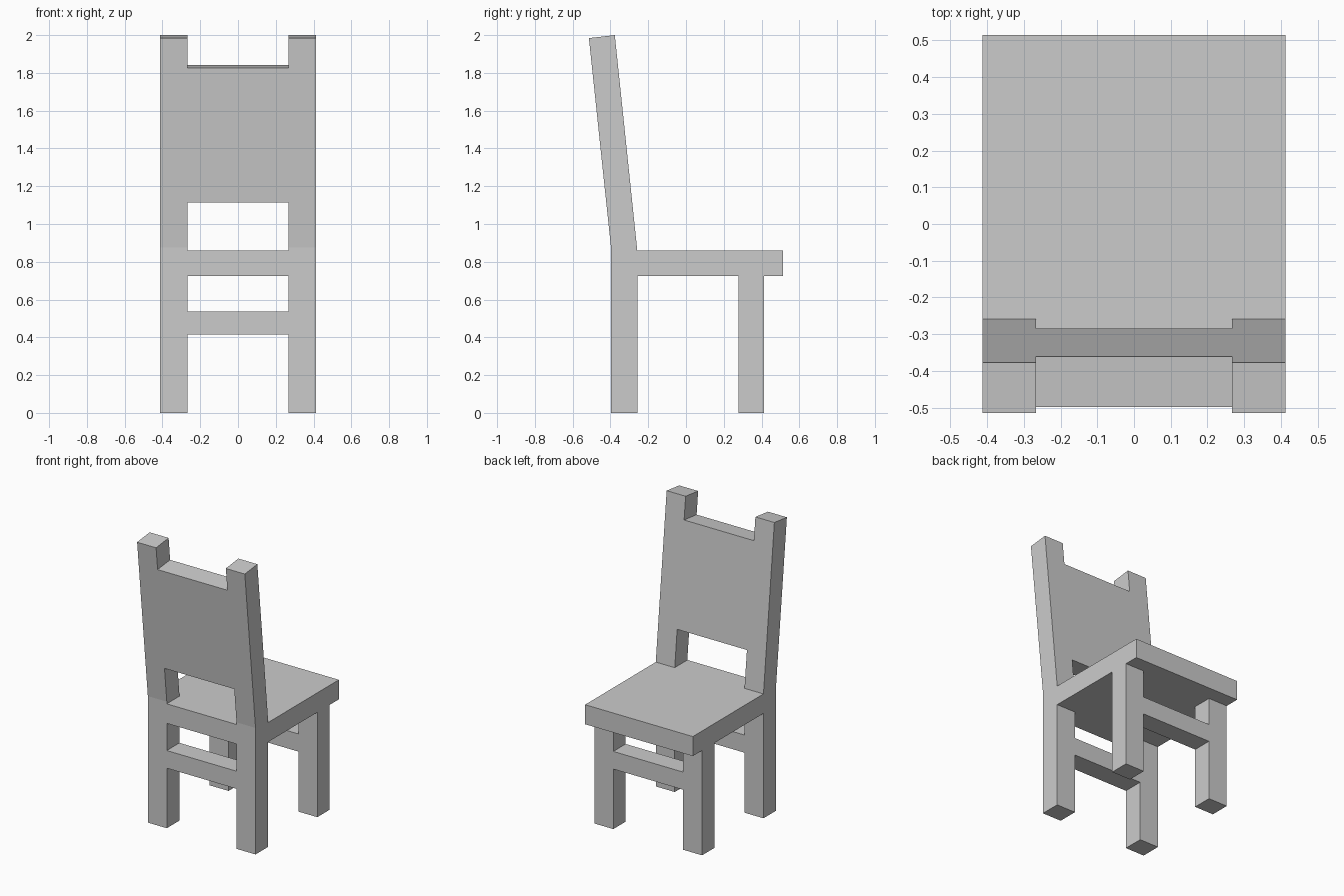
import bpy, bmesh

if "Cube" in bpy.data.objects:
    bpy.data.objects.remove(bpy.data.objects["Cube"])

W, INNER = 0.412, 0.267       # half width, inner face of the legs
BACK, POST = -0.397, -0.258   # rear and front faces of the back legs
SEAT_LOW, SEAT_TOP = 0.725, 0.86


def prism(name, profile, x0, x1):
    """Extrude a (y, z) side profile from x0 to x1."""
    bm = bmesh.new()
    face = bm.faces.new([bm.verts.new((x0, y, z)) for y, z in profile])
    ext = bmesh.ops.extrude_face_region(bm, geom=[face])
    verts = [v for v in ext["geom"] if isinstance(v, bmesh.types.BMVert)]
    bmesh.ops.translate(bm, verts=verts, vec=(x1 - x0, 0, 0))
    bmesh.ops.recalc_face_normals(bm, faces=bm.faces)
    mesh = bpy.data.meshes.new(name)
    bm.to_mesh(mesh)
    bm.free()
    obj = bpy.data.objects.new(name, mesh)
    bpy.context.collection.objects.link(obj)
    return obj


def rect(y0, y1, z0, z1):
    return [(y0, z0), (y1, z0), (y1, z1), (y0, z1)]


def slant(z, front):
    """Point on the leaning front or rear face of the backrest."""
    y0, z0, y1, z1 = (POST, SEAT_TOP, -0.377, 2.0) if front else (BACK, 0.875, -0.514, 1.984)
    return (y0 + (y1 - y0) * (z - z0) / (z1 - z0), z)


# Legs, mirrored left and right; the back legs bend into the backrest posts
post = [(BACK, 0), (POST, 0), slant(SEAT_TOP, True), slant(2.0, True),
        slant(1.984, False), slant(0.875, False)]
for side, s in (("left", -1), ("right", 1)):
    prism("back_post_" + side, post, s * INNER, s * W)
    prism("front_leg_" + side, rect(0.278, 0.413, 0, SEAT_LOW), s * INNER, s * W)

# Seat, with its rear edge running between the back posts
prism("seat", rect(POST, 0.514, SEAT_LOW, SEAT_TOP), -W, W)
prism("seat_rear_edge", rect(BACK, POST, SEAT_LOW, SEAT_TOP), -INNER, INNER)

# Stretchers between the legs
prism("back_stretcher", rect(BACK, POST, 0.415, 0.537), -INNER, INNER)
prism("front_stretcher", rect(0.278, 0.413, 0.415, 0.537), -INNER, INNER)

# Leaning back panel
prism("back_panel", [slant(1.115, False), slant(1.115, True),
                     slant(1.842, True), slant(1.827, False)], -INNER, INNER)
